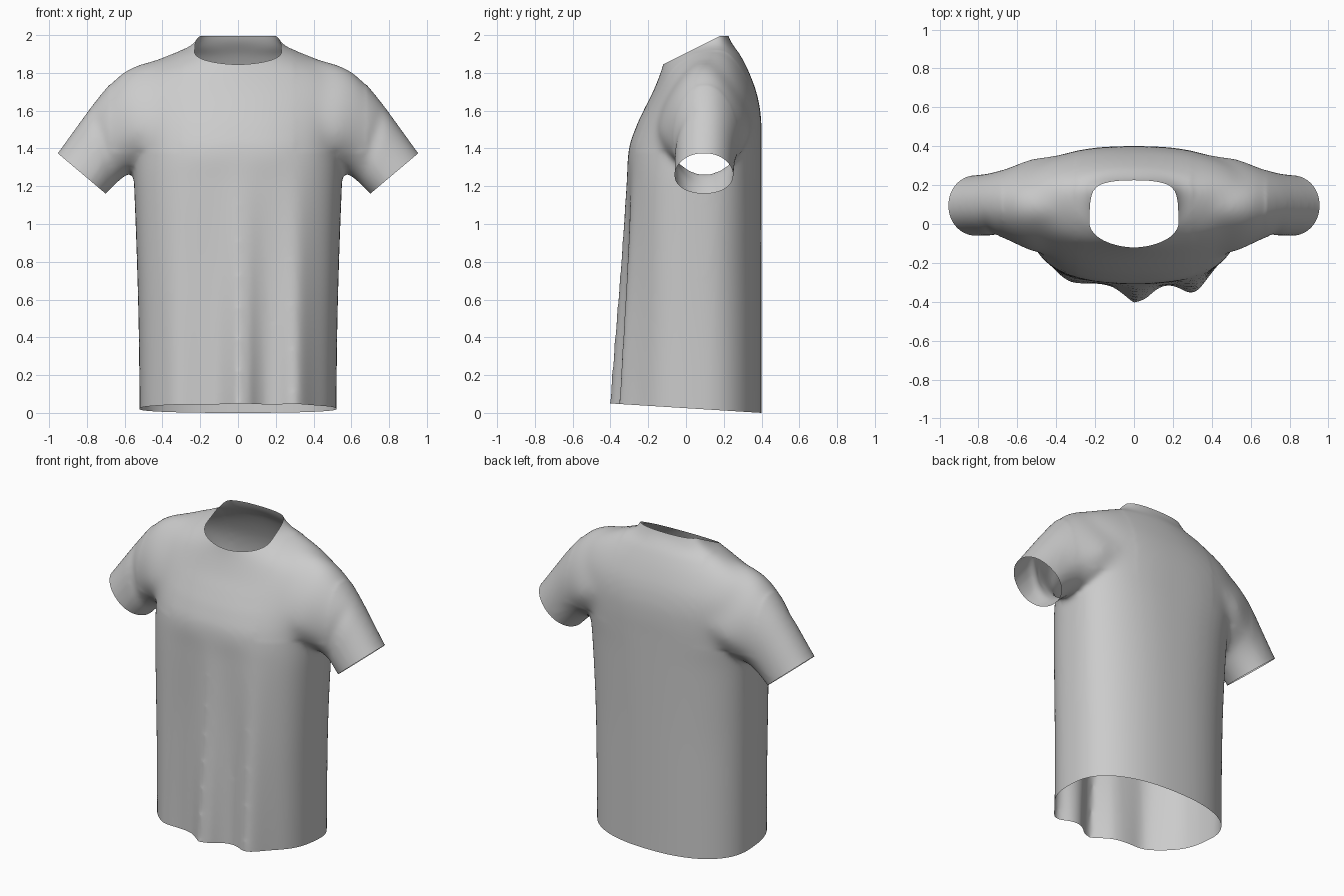
import bpy, bmesh, math
from mathutils import Vector

if "Cube" in bpy.data.objects:
    bpy.data.objects.remove(bpy.data.objects["Cube"])


def spline(rows, steps):
    """Catmull-Rom resampling of a list of equal-length tuples."""
    out = []
    for i in range(len(rows) - 1):
        a, b, c, d = (rows[max(i - 1, 0)], rows[i], rows[i + 1],
                      rows[min(i + 2, len(rows) - 1)])
        for s in range(steps):
            t = s / steps
            out.append([q + 0.5 * t * (r - p + t * (2 * p - 5 * q + 4 * r - w
                        + t * (3 * (q - r) + w - p)))
                        for p, q, r, w in zip(a, b, c, d)])
    return out + [list(rows[-1])]


def loft(bm, rings):
    """Closed solid through rings of points."""
    vr = [[bm.verts.new(p) for p in r] for r in rings]
    n = len(vr[0])
    faces = [bm.faces.new(vr[0][::-1]), bm.faces.new(vr[-1])]
    for a, b in zip(vr, vr[1:]):
        for i in range(n):
            j = (i + 1) % n
            faces.append(bm.faces.new((a[i], a[j], b[j], b[i])))
    bmesh.ops.recalc_face_normals(bm, faces=faces)


def superpoint(k, n, front, back):
    """Point on a unit superellipse with separate front and back roundness."""
    t = 2 * math.pi * k / n
    c, s = math.cos(t), math.sin(t)
    e = back if s > 0 else front
    return math.copysign(abs(c) ** (2 / e), c), math.copysign(abs(s) ** (2 / e), s)


def bump(x, centre, width):
    return math.exp(-((x - centre) / width) ** 2)


SEG = 128
# torso: z, half width, front y, back y, widest y, front and back roundness
TORSO = [
    (-0.12, .52, -.315, .40, .08, 2.8, 2.3), (0.4, .525, -.31, .40, .08, 2.8, 2.3),
    (0.8, .535, -.305, .40, .08, 2.8, 2.3), (1.2, .55, -.305, .40, .09, 2.7, 2.4),
    (1.38, .56, -.305, .40, .11, 2.5, 2.5), (1.5, .59, -.27, .40, .12, 2.3, 2.4),
    (1.6, .63, -.225, .393, .12, 2.1, 2.3), (1.7, .63, -.175, .372, .12, 2.0, 2.2),
    (1.8, .565, -.135, .335, .13, 1.8, 2.0), (1.885, .40, -.11, .293, .155, 1.55, 1.9),
    (1.93, .28, -.095, .262, .165, 1.55, 1.9), (1.97, .225, -.08, .235, .165, 1.8, 2.3),
    (2.03, .20, -.07, .215, .15, 2.0, 2.5), (2.12, .20, -.07, .21, .15, 2.0, 2.5)]
# sleeve: top x, top z, bottom x, bottom z, front y, back y, pinch over the shoulder
SLEEVE = [
    (.25, 1.90, .30, 1.5, -.10, .30, .5), (.40, 1.875, .40, 1.36, -.13, .33, .45),
    (.55, 1.838, .50, 1.29, -.13, .325, .35), (.65, 1.77, .55, 1.275, -.105, .305, .25),
    (.75, 1.655, .59, 1.26, -.075, .28, .15), (.85, 1.52, .64, 1.22, -.06, .26, .1),
    (.955, 1.375, .70, 1.16, -.06, .25, .1), (1.01, 1.31, .755, 1.095, -.06, .25, .1)]

bm = bmesh.new()
rings = []
for z, w, yf, yb, yc, ef, eb in spline(TORSO, 8):
    hang = max(0, min(1, 1 - z / 1.35))
    ring = []
    for k in range(SEG):
        c, s = superpoint(k, SEG, ef, eb)
        x, y = w * c, yc + s * ((yb - yc) if s > 0 else (yc - yf))
        if s < 0:  # drape folds deepening towards the hem
            y -= hang * abs(s) * (.1 * bump(x, .015, .085) + .085 * bump(x, .31, .08)
                                  + .03 * bump(x, -.33, .08))
        ring.append((x, y, z))
    rings.append(ring)
loft(bm, rings)

for side in (-1, 1):
    rings = []
    for tx, tz, bx, bz, yf, yb, pinch in spline(SLEEVE, 6):
        ring = []
        for k in range(SEG):
            c, s = superpoint(k, SEG, 2.15, 2.15)
            x = (tx + bx) / 2 + c * (tx - bx) / 2
            z = (tz + bz) / 2 + c * (tz - bz) / 2
            # narrower over the shoulder than under the arm
            y = (yf + yb) / 2 + s * (1 - pinch * max(c, -.3)) * (yb - yf) / 2
            if s < 0:  # soft front crease rising from the armpit
                y -= s * .014 * bump(x - .3 * (z - 1.45), .72, .03)
            ring.append((side * x, y, z))
        rings.append(ring)
    loft(bm, rings)

mesh = bpy.data.meshes.new("tee_shirt")
bm.to_mesh(mesh)
bm.free()
shirt = bpy.data.objects.new("tee_shirt", mesh)
bpy.context.collection.objects.link(shirt)

# fuse torso and sleeves into one cloth surface
fuse = shirt.modifiers.new("fuse", 'REMESH')
fuse.mode = 'VOXEL'
fuse.voxel_size = 0.014
soft = shirt.modifiers.new("soften", 'SMOOTH')
soft.factor = 0.5
soft.iterations = 16
bpy.context.view_layer.objects.active = shirt
shirt.select_set(True)
for name in ("fuse", "soften"):
    bpy.ops.object.modifier_apply(modifier=name)

bm = bmesh.new()
bm.from_mesh(shirt.data)

# relax the shoulder seams
seam = [v for v in bm.verts if .3 < abs(v.co.x) < .68 and v.co.z > 1.38]
for _ in range(30):
    bmesh.ops.smooth_vert(bm, verts=seam, factor=0.5, use_axis_x=True,
                          use_axis_y=True, use_axis_z=True)


# cut the openings: hem, neck, cuffs
def cut(test, point, normal):
    faces = [f for f in bm.faces if test(f.calc_center_median())]
    geom = set(faces)
    for f in faces:
        geom.update(f.verts)
        geom.update(f.edges)
    bmesh.ops.bisect_plane(bm, geom=list(geom), plane_co=point,
                           plane_no=Vector(normal).normalized(), clear_outer=True)


cut(lambda p: p.z < .3, (0, -.4, .05), (0, -.0625, -1))
cut(lambda p: p.z > 1.7 and abs(p.x) < .3, (0, -.12, 1.845), (0, -.5, 1))
cut(lambda p: p.z > 1.9, (0, 0, 1.995), (0, 0, 1))
for side in (-1, 1):
    cut(lambda p: p.x * side > .61 and p.z < 1.5,
        (side * .828, 0, 1.268), (side * .645, 0, -.765))

bm.to_mesh(shirt.data)
bm.free()
bpy.ops.object.shade_smooth()
